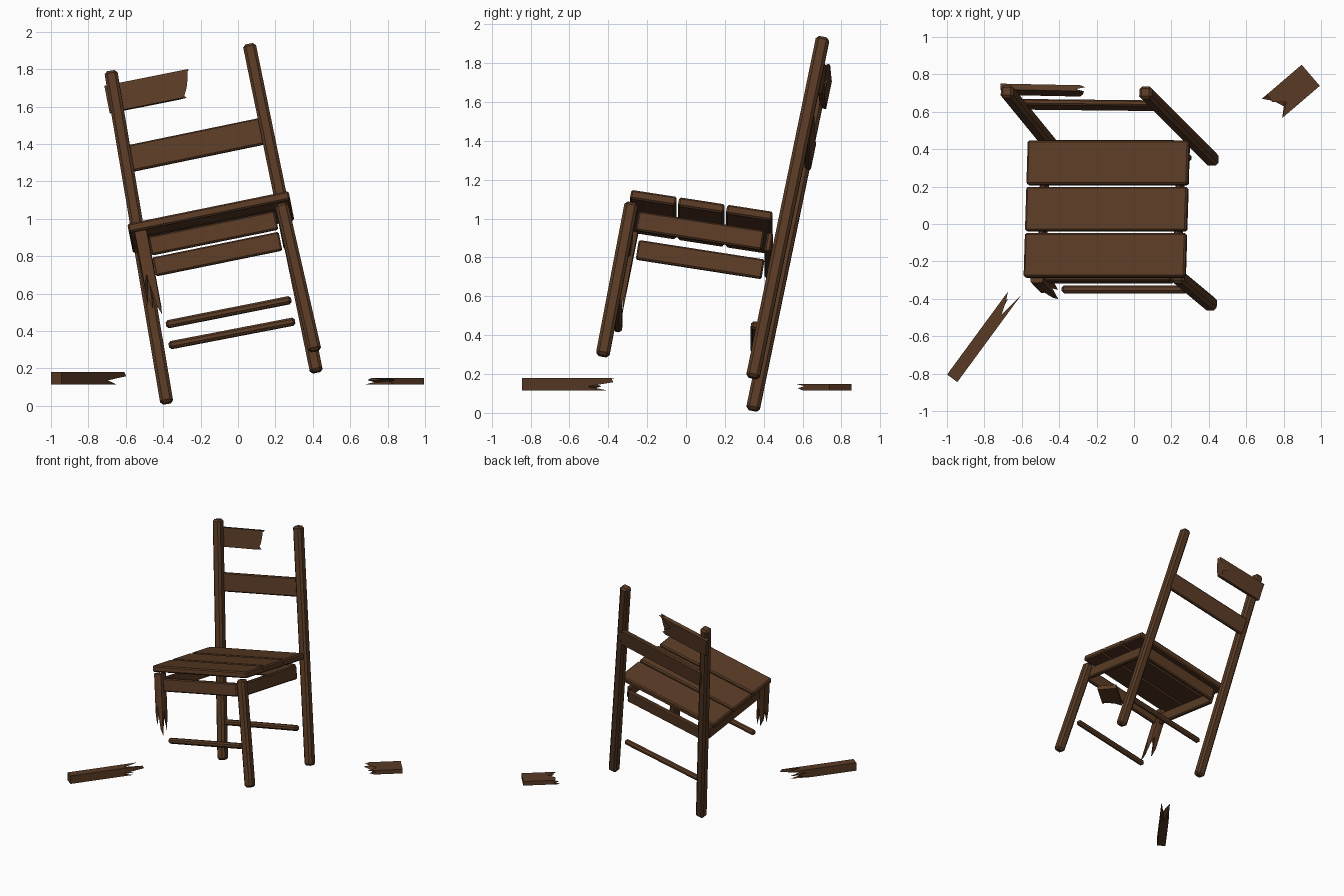
import bpy, bmesh
from mathutils import Vector, Matrix

if "Cube" in bpy.data.objects:
    bpy.data.objects.remove(bpy.data.objects["Cube"])

wood = bpy.data.materials.new("dark_wood")
wood.diffuse_color = (0.10, 0.043, 0.018, 1)
wood.use_nodes = True
wood.node_tree.nodes["Principled BSDF"].inputs["Base Color"].default_value = wood.diffuse_color

# Tilted frame of the chair: across, back, up, and the centre of the seat top
U = Vector((0.98, 0.0, 0.2)).normalized()
V = Vector((0.03, 0.988, -0.153)).normalized()
W = U.cross(V).normalized()
SEAT = Vector((-0.15, 0.083, 1.005))


def local(u, v, w):
    return SEAT + U * u + V * v + W * w


def finish(name, bm):
    bmesh.ops.recalc_face_normals(bm, faces=bm.faces)
    me = bpy.data.meshes.new(name)
    bm.to_mesh(me)
    bm.free()
    me.materials.append(wood)
    ob = bpy.data.objects.new(name, me)
    bpy.context.collection.objects.link(ob)
    return ob


def frame(a, hint):
    depth = a.cross(Vector(hint)).normalized()
    return depth, depth.cross(a).normalized()


# Chamfered bar from p0 to p1; height follows the hint direction
def beam(name, p0, p1, depth, height, hint, bevel):
    p0, p1 = Vector(p0), Vector(p1)
    a = (p1 - p0).normalized()
    d, h = frame(a, hint)
    bm = bmesh.new()
    bmesh.ops.create_cube(bm, size=1)
    bmesh.ops.scale(bm, vec=(depth, height, (p1 - p0).length), verts=bm.verts)
    bmesh.ops.bevel(bm, geom=bm.edges[:], offset=bevel, segments=1, affect='EDGES')
    m = Matrix((d, h, a)).transposed().to_4x4()
    m.translation = (p0 + p1) / 2
    bm.transform(m)
    return finish(name, bm)


# Bar with a splintered far end: twelve lengths around the section
def broken(name, p0, direction, depth, height, hint, lengths, core, corner=1.0):
    p0, a = Vector(p0), Vector(direction).normalized()
    d, h = frame(a, hint)
    ring = []
    for sx, sy, tx, ty in ((-1, -1, 1, 0), (1, -1, 0, 1), (1, 1, -1, 0), (-1, 1, 0, -1)):
        for k in range(3):
            c = corner if k == 0 else 1
            ring.append(((sx + tx * k * 2 / 3) * c, (sy + ty * k * 2 / 3) * c))
    bm = bmesh.new()
    base = [p0 + d * (s * depth / 2) + h * (t * height / 2) for s, t in ring]
    lo = [bm.verts.new(p) for p in base]
    hi = [bm.verts.new(p + a * n) for p, n in zip(base, lengths)]
    mid = bm.verts.new(p0 + a * core)
    bm.faces.new(lo)
    for i in range(12):
        j = (i + 1) % 12
        bm.faces.new((lo[i], lo[j], hi[j], hi[i]))
        bm.faces.new((hi[i], hi[j], mid))
    return finish(name, bm)


# Back posts and the whole front leg
beam("back_post_left", (-0.38, 0.343, 0.013), (-0.68, 0.71, 1.788), 0.07, 0.07, U, 0.015)
beam("back_post_right", (0.42, 0.343, 0.18), (0.06, 0.705, 1.932), 0.07, 0.07, U, 0.015)
beam("front_leg_right", (0.412, -0.43, 0.293), (0.232, -0.28, 1.08), 0.07, 0.07, U, 0.015)

# Snapped front leg
broken("front_leg_broken", (-0.52, -0.28, 0.93), (0.18, -0.19, -0.96), 0.07, 0.07, U,
       [0.34, 0.26, 0.40, 0.30, 0.24, 0.42, 0.47, 0.28, 0.44, 0.33, 0.25, 0.42], 0.22, 0.9)

# Seat boards
for i, name in enumerate(("front", "middle", "back")):
    v = (i - 1) * 0.25
    beam("seat_board_" + name, local(-0.44, v, -0.024), local(0.44, v, -0.024),
         0.238, 0.048, W, 0.009)

# Aprons under the seat
for name, v in (("front", -0.36), ("back", 0.37)):
    beam("apron_" + name, local(-0.345, v, -0.142), local(0.345, v, -0.142),
         0.032, 0.102, W, 0.008)
for name, u in (("left", -0.37), ("right", 0.37)):
    beam("apron_" + name, local(u, -0.315, -0.145), local(u, 0.34, -0.145),
         0.032, 0.102, W, 0.008)

# Lower stretchers
beam("stretcher_front", (-0.385, -0.35, 0.434), (0.285, -0.35, 0.567), 0.042, 0.042, W, 0.012)
beam("stretcher_back", (-0.37, 0.355, 0.322), (0.305, 0.355, 0.452), 0.042, 0.042, W, 0.012)

# Back slats
post_up = Vector((-0.19, 0.2, 0.96))
beam("back_slat_middle", (-0.595, 0.64, 1.318), (0.15, 0.632, 1.472), 0.032, 0.145, post_up, 0.008)
broken("back_slat_broken", (-0.70, 0.72, 1.637), (0.98, -0.02, 0.195), 0.032, 0.148, post_up,
       [0.38, 0.42, 0.36, 0.405, 0.43, 0.445, 0.455, 0.41, 0.46, 0.44, 0.33, 0.40], 0.35)

# Splintered pieces on the ground
broken("leg_fragment", (-0.972, -0.825, 0.147), (0.592, 0.806, 0), 0.068, 0.066, (0, 0, 1),
       [0.36, 0.52, 0.38, 0.50, 0.42, 0.585, 0.57, 0.43, 0.50, 0.55, 0.40, 0.46], 0.34)
broken("slat_fragment", (0.945, 0.795, 0.132), (-0.76, -0.65, 0), 0.034, 0.149, (-0.65, 0.76, 0),
       [0.265, 0.20, 0.25, 0.21, 0.22, 0.24, 0.28, 0.22, 0.27, 0.24, 0.25, 0.19], 0.18)
